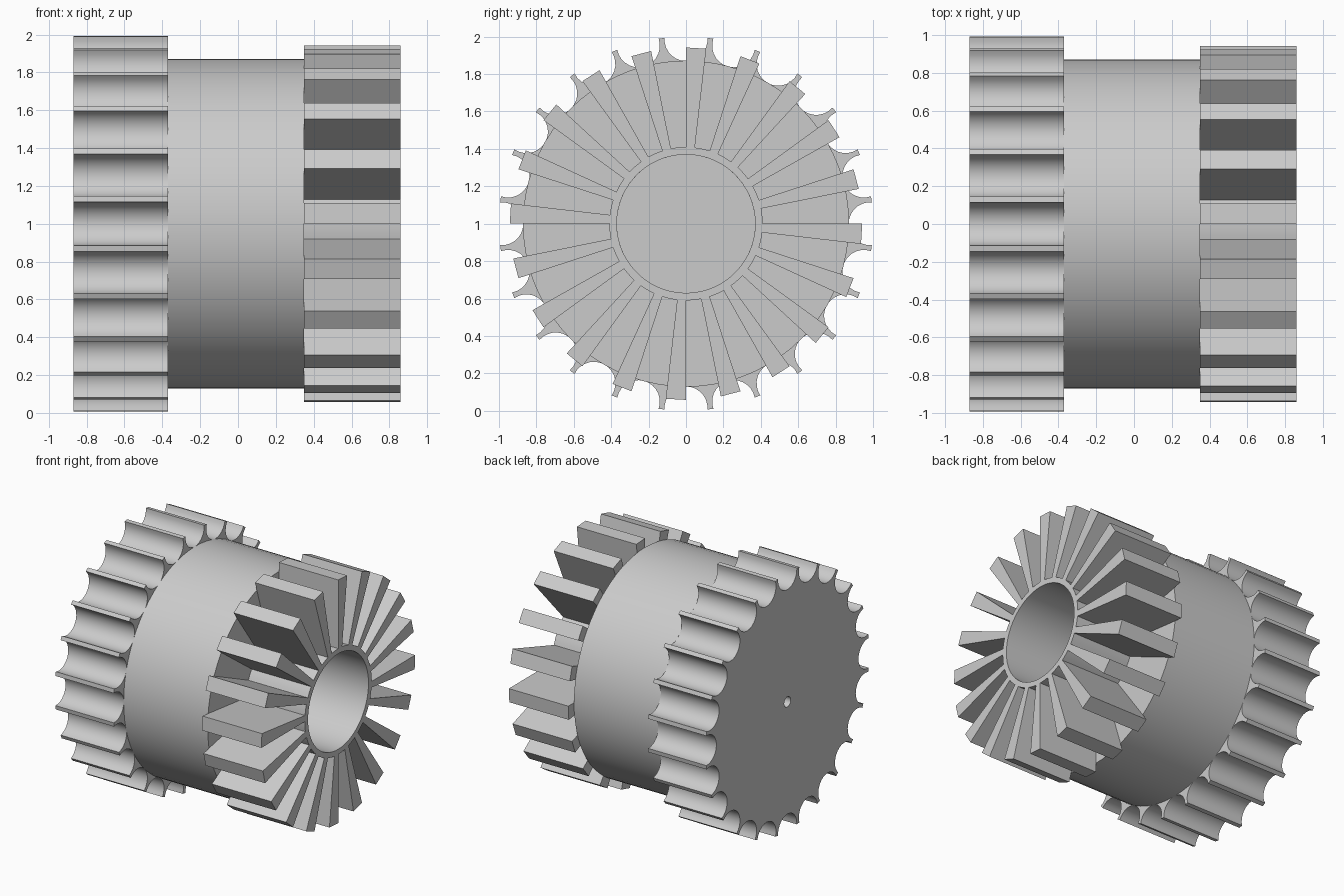
import bpy, bmesh
from math import sin, cos, pi, radians, asin, acos
from mathutils import Matrix, Vector

cube = bpy.data.objects.get("Cube")
if cube:
    bpy.data.objects.remove(cube, do_unlink=True)

grey = bpy.data.materials.new("plain grey")
grey.use_nodes = True
colour = (0.6, 0.6, 0.6, 1)
grey.diffuse_color = colour
grey.node_tree.nodes["Principled BSDF"].inputs["Base Color"].default_value = colour

AXIS_Z = 1.0  # height of the horizontal axis


def polar(r, a):
    """Point (y, z offset) at radius r, angle a clockwise from the top."""
    return (r * sin(a), r * cos(a))


def circle(r, n):
    return [polar(r, 2 * pi * i / n) for i in range(n)]


def finish(name, bm):
    bmesh.ops.recalc_face_normals(bm, faces=bm.faces)
    mesh = bpy.data.meshes.new(name)
    bm.to_mesh(mesh)
    bm.free()
    mesh.materials.append(grey)
    obj = bpy.data.objects.new(name, mesh)
    bpy.context.collection.objects.link(obj)
    obj.location.z = AXIS_Z
    bpy.ops.object.select_all(action='DESELECT')
    obj.select_set(True)
    bpy.context.view_layer.objects.active = obj
    bpy.ops.object.shade_smooth_by_angle(angle=radians(25))
    return obj


def prism(name, loops, x0, x1):
    """Fill the outline loops (outer first, then holes) and extrude along x."""
    bm = bmesh.new()
    for loop in loops:
        vs = [bm.verts.new((x0, y, z)) for y, z in loop]
        for a, b in zip(vs, vs[1:] + vs[:1]):
            bm.edges.new((a, b))
    bmesh.ops.triangle_fill(bm, edges=bm.edges[:], use_beauty=True)
    ext = bmesh.ops.extrude_face_region(bm, geom=bm.faces[:], use_keep_orig=True)
    top = [g for g in ext["geom"] if isinstance(g, bmesh.types.BMVert)]
    bmesh.ops.translate(bm, verts=top, vec=(x1 - x0, 0, 0))
    return finish(name, bm)


def lathe(name, profile, steps):
    """Spin an (x, radius) profile around the x axis."""
    bm = bmesh.new()
    vs = [bm.verts.new((x, 0, r)) for x, r in profile]
    edges = [bm.edges.new(p) for p in zip(vs, vs[1:])]
    bmesh.ops.spin(bm, geom=vs + edges, cent=(0, 0, 0), axis=(1, 0, 0),
                   angle=2 * pi, steps=steps, use_duplicate=False)
    bmesh.ops.remove_doubles(bm, verts=bm.verts, dist=0.0005)
    return finish(name, bm)


# Scalloped wheel: round scoops cut into the rim leave thin flared teeth
TEETH, RIM, SCOOP_R, SCOOP_C = 24, 1.0, 0.115, 0.985
cos_lip = (RIM ** 2 - SCOOP_C ** 2 - SCOOP_R ** 2) / (2 * SCOOP_C * SCOOP_R)
lip = acos(cos_lip)  # where the scoop circle meets the rim
scallops = []
for i in range(TEETH):
    a = 2 * pi * i / TEETH
    steps = 14
    for k in range(steps + 1):
        t = lip + (2 * pi - 2 * lip) * (1 - k / steps)
        cy, cz = polar(SCOOP_C, a)
        dy, dz = polar(SCOOP_R, a + t)
        scallops.append((cy + dy, cz + dz))
prism("scalloped_wheel", [scallops, circle(0.04, 24)], -0.87, -0.37)

# Drum with a blind bore
lathe("drum", [(-0.37, 0), (-0.37, 0.872), (0.35, 0.872),
               (0.35, 0.37), (0, 0.37), (0, 0)], 72)

# Finned hub: wedge fins around a thin sleeve
FINS, FIN_R, SLEEVE_R = 20, 0.942, 0.41
pitch, fin = 2 * pi / FINS, radians(6.6)
outline = []
for i in range(FINS):
    a = i * pitch
    outline += [polar(SLEEVE_R, a), polar(FIN_R, a),
                polar(FIN_R, a + fin), polar(SLEEVE_R, a + fin)]
    outline += [polar(SLEEVE_R, a + fin + (pitch - fin) * k / 3) for k in (1, 2)]
prism("finned_hub", [outline, circle(0.37, 60)], 0.35, 0.86)
